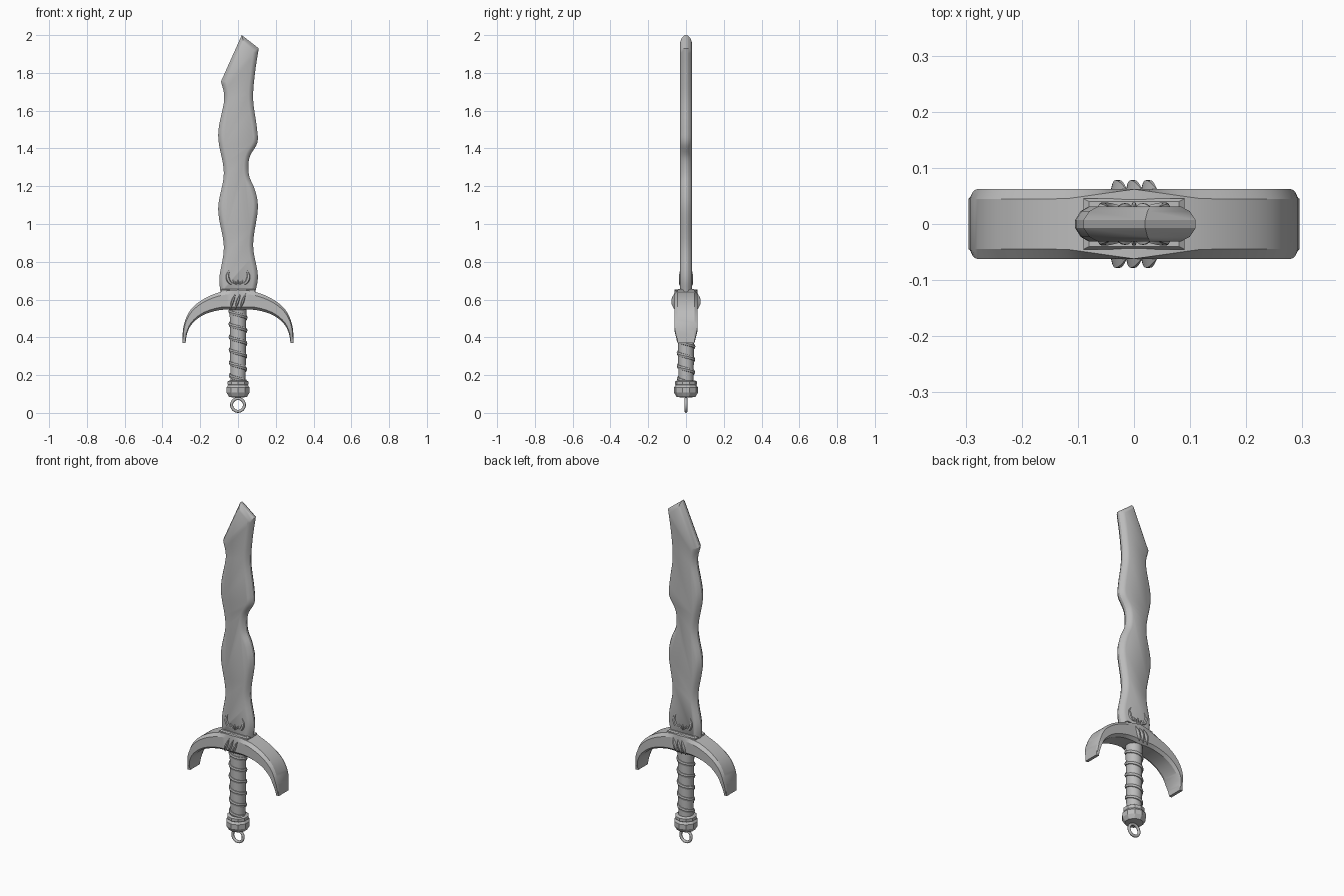
import bpy, bmesh, math
from mathutils import Vector

if "Cube" in bpy.data.objects:
    bpy.data.objects.remove(bpy.data.objects["Cube"])

steel = bpy.data.materials.new("steel_grey")
steel.diffuse_color = (0.5, 0.5, 0.5, 1)
steel.use_nodes = True
steel.node_tree.nodes["Principled BSDF"].inputs["Base Color"].default_value = steel.diffuse_color


def finish(name, bm, angle=30):
    bmesh.ops.recalc_face_normals(bm, faces=bm.faces)
    me = bpy.data.meshes.new(name)
    bm.to_mesh(me)
    bm.free()
    ob = bpy.data.objects.new(name, me)
    bpy.context.collection.objects.link(ob)
    me.materials.append(steel)
    bpy.ops.object.select_all(action='DESELECT')
    ob.select_set(True)
    bpy.context.view_layer.objects.active = ob
    bpy.ops.object.shade_smooth_by_angle(angle=math.radians(angle))
    return ob


def smooth_path(pts, n):
    """Catmull-Rom curve through 2D points, n steps per span."""
    p = [Vector(q) for q in pts]
    p = [2 * p[0] - p[1]] + p + [2 * p[-1] - p[-2]]
    out = []
    for i in range(1, len(p) - 2):
        a, b, c, d = p[i - 1:i + 3]
        for k in range(n):
            t = k / n
            out.append(0.5 * (2 * b + (c - a) * t + (2 * a - 5 * b + 4 * c - d) * t * t
                              + (3 * b - a - 3 * c + d) * t ** 3))
    return out + [p[-2]]


def skin(bm, rings, caps=True):
    """Bridge closed rings of 3D points into a tube."""
    vs = [[bm.verts.new(p) for p in r] for r in rings]
    n = len(vs[0])
    for a, b in zip(vs, vs[1:]):
        for i in range(n):
            j = (i + 1) % n
            bm.faces.new((a[i], a[j], b[j], b[i]))
    if caps:
        bm.faces.new(vs[0])
        bm.faces.new(vs[-1])


def inset(poly, d):
    """Mitred inward offset of a counter-clockwise outline."""
    out = []
    for i, p in enumerate(poly):
        e1 = (p - poly[i - 1]).normalized()
        e2 = (poly[(i + 1) % len(poly)] - p).normalized()
        n1, n2 = Vector((-e1.y, e1.x)), Vector((-e2.y, e2.x))
        out.append(p + (n1 + n2) * d / (1 + n1.dot(n2)))
    return out


# Wavy blade with a rounded bevel and a slanted broken-off tip
right = smooth_path([(.09, .63), (.105, .73), (.08, .89), (.105, 1.08), (.09, 1.18), (.058, 1.26),
                     (.06, 1.35), (.102, 1.43), (.1, 1.51), (.08, 1.66), (.09, 1.8), (.11, 1.93)], 5)
left = smooth_path([(-.09, 1.755), (-.073, 1.66), (-.105, 1.47), (-.075, 1.27), (-.105, 1.08),
                    (-.075, .88), (-.098, .72), (-.092, .63)], 7)
outline = right + [Vector((.02, 2.0))] + left
bm = bmesh.new()
levels = [(-.031, .024), (-.023, .01), (-.007, 0), (.007, 0), (.023, .01), (.031, .024)]
skin(bm, [[(p.x, y, p.y) for p in inset(outline, d)] for y, d in levels])
finish("blade", bm)

# Crescent guard: chamfered rim that swells out to a point at the middle
def mirrored(half):
    return [(-x, z) for x, z in reversed(half[1:])] + half

outer = smooth_path(mirrored([(0, .652), (.1, .638), (.19, .598), (.255, .54),
                              (.288, .46), (.295, .37)]), 5)
inner = smooth_path(mirrored([(0, .545), (.09, .545), (.18, .52), (.24, .475),
                              (.268, .425), (.278, .37)]), 5)
rings = []
for o, i in zip(outer, inner):
    rim = .045 + .017 * max(0, 1 - abs(o.x) / .12)
    face = .045 + .017 * min(1, max(0, (o.y - .37) / .1))
    a, b = o.lerp(i, .2), o.lerp(i, .85)
    prof = [(o, rim), (a, face), (b, face), (i, .045)]
    prof += [(p, -y) for p, y in reversed(prof)]
    rings.append([(p.x, y, p.y) for p, y in prof])
bm = bmesh.new()
skin(bm, rings)
finish("guard", bm, 20)

# Low collar where the blade enters the guard
bm = bmesh.new()
skin(bm, [[(sx * w, sy * d, z) for sx, sy in ((-1, -1), (1, -1), (1, 1), (-1, 1))]
          for z, w, d in ((.6, .09, .045), (.65, .09, .045), (.657, .08, .04))])
finish("blade_collar", bm)


def lathe(name, profile, sides, angle):
    bm = bmesh.new()
    skin(bm, [[(r * math.cos(t), r * math.sin(t), z)
               for t in [2 * math.pi * (k + .5) / sides for k in range(sides)]]
              for r, z in profile])
    finish(name, bm, angle)


# Grip core and faceted pommel
lathe("grip", [(.040, .15), (.042, .3), (.043, .45), (.045, .56)], 24, 30)
lathe("pommel", [(.03, .082), (.05, .085), (.064, .108), (.064, .135), (.055, .147),
                 (.058, .152), (.058, .166), (.048, .172)], 10, 20)

# Spiral wrap ridge around the grip
turns, steps = 5.5, 24
rings = []
for k in range(int(turns * steps) + 1):
    t = k / steps
    z, a = .165 + .068 * t, -2 * math.pi * t
    R = .041 + .003 * t / turns
    rings.append([((R + dr) * math.cos(a), (R + dr) * math.sin(a), z + dz)
                  for dr, dz in ((-.004, -.013), (.004, -.011), (.007, 0), (.004, .008), (-.004, .010))])
bm = bmesh.new()
skin(bm, rings)
finish("grip_wrap", bm, 35)

# Hanging ring below the pommel
rings = []
for k in range(25):
    a = 2 * math.pi * k / 24
    rings.append([((.034 + .008 * math.cos(b)) * math.cos(a), .008 * math.sin(b),
                   .042 + (.034 + .008 * math.cos(b)) * math.sin(a))
                  for b in [2 * math.pi * j / 8 for j in range(8)]])
bm = bmesh.new()
skin(bm, rings, caps=False)
bmesh.ops.remove_doubles(bm, verts=bm.verts, dist=1e-5)
finish("hanging_ring", bm, 50)


def ridge(bm, pts, width, base, top):
    """Tapered raised stroke on both the front and the back."""
    path = smooth_path(pts, 5)
    n = len(path) - 1
    for s in (-1, 1):
        rings = []
        for k, p in enumerate(path):
            d = (path[min(k + 1, n)] - path[max(k - 1, 0)]).normalized()
            f = .08 + .92 * math.sin(math.pi * k / n)
            w = Vector((-d.y, d.x)) * width * f
            h = base + (top - base) * f
            rings.append([(q.x, s * y, q.y) for q, y in
                          ((p - w, base), (p - w * .5, h), (p + w * .5, h), (p + w, base))])
        skin(bm, rings)


# Three slanted claw marks on the guard
bm = bmesh.new()
for x in (-.027, 0, .027):
    ridge(bm, [(x - .014, .548), (x - .002, .59), (x + .014, .632)], .008, .06, .078)
finish("claw_marks", bm)

# Horned emblem at the blade root
bm = bmesh.new()
for s in (-1, 1):
    ridge(bm, [(s * .042, .762), (s * .056, .725), (s * .043, .69), (s * .012, .68)], .011, .029, .038)
    ridge(bm, [(s * .03, .705), (s * .016, .69), (s * .003, .672)], .005, .029, .037)
ridge(bm, [(0, .708), (0, .69), (0, .67)], .006, .029, .038)
finish("horned_emblem", bm)
